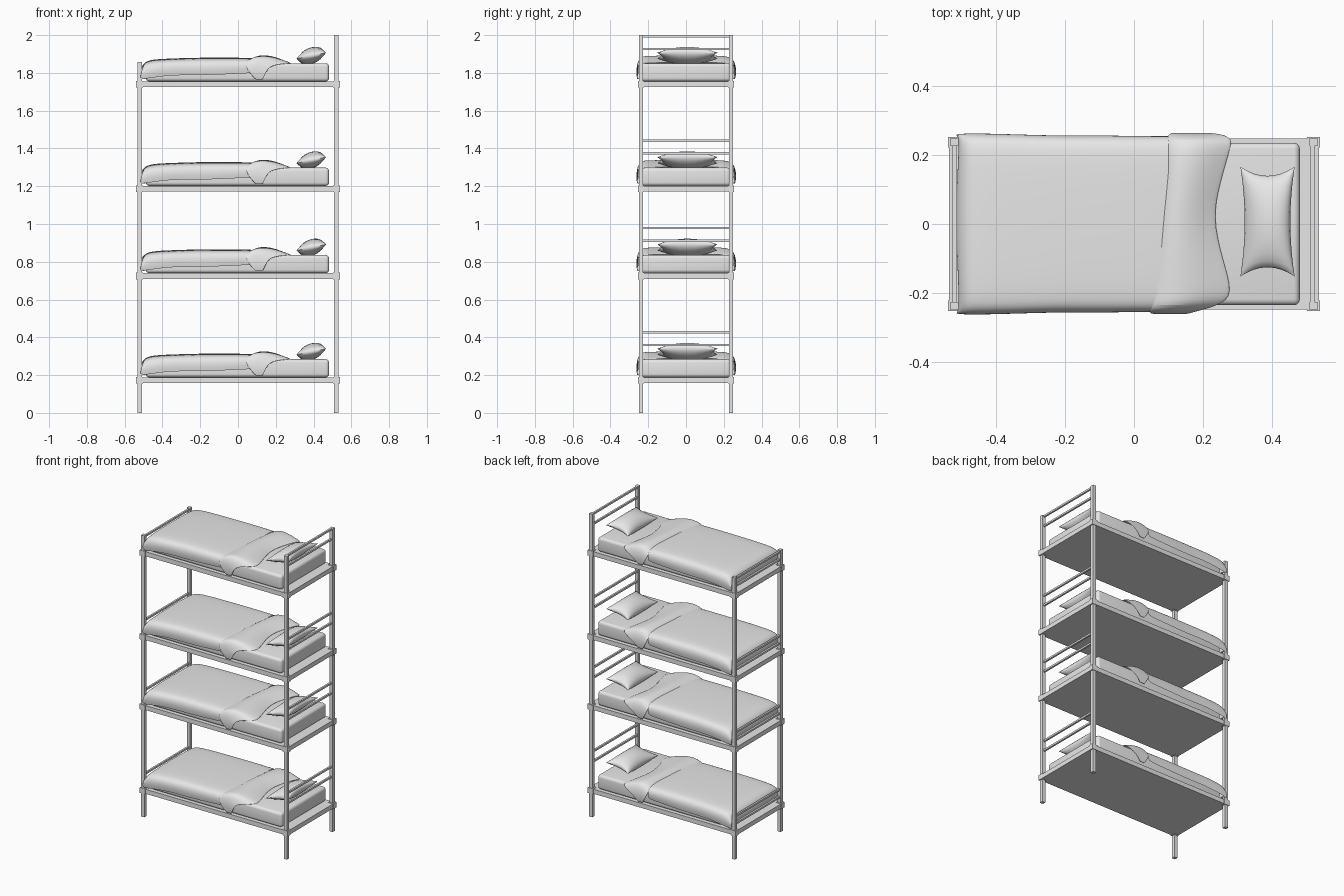
import bpy
import bmesh
from math import sin, pi, radians

if "Cube" in bpy.data.objects:
    bpy.data.objects.remove(bpy.data.objects["Cube"], do_unlink=True)

grey = bpy.data.materials.new("plain_grey")
grey.use_nodes = True
grey.diffuse_color = (0.8, 0.8, 0.8, 1)
grey.node_tree.nodes["Principled BSDF"].inputs["Base Color"].default_value = (0.8, 0.8, 0.8, 1)

LEVELS = (0.188, 0.740, 1.202, 1.755)   # top of each bunk platform
POST_X, POST_Y = 0.521, 0.238


def place(name, mesh, loc=(0, 0, 0)):
    obj = bpy.data.objects.new(name, mesh)
    obj.location = loc
    bpy.context.collection.objects.link(obj)
    return obj


def finish(bm, name, smooth=False):
    mesh = bpy.data.meshes.new(name)
    bm.to_mesh(mesh)
    bm.free()
    mesh.materials.append(grey)
    if smooth:
        for poly in mesh.polygons:
            poly.use_smooth = True
        mesh.set_sharp_from_angle(angle=radians(50))
    return mesh


def box(name, lo, hi, bevel=0):
    bm = bmesh.new()
    bmesh.ops.create_cube(bm, size=1)
    for v in bm.verts:
        for k in range(3):
            v.co[k] = lo[k] + (v.co[k] + 0.5) * (hi[k] - lo[k])
    if bevel:
        bmesh.ops.bevel(bm, geom=bm.edges[:], offset=bevel, segments=4,
                        profile=0.5, affect='EDGES')
    return finish(bm, name, bevel > 0)


def sheet(bm, rows, flip=False):
    """Skin a grid of points; rows run along x, columns along y."""
    grid = [[bm.verts.new(p) for p in row] for row in rows]
    for a, b in zip(grid, grid[1:]):
        for j in range(len(a) - 1):
            quad = [a[j], b[j], b[j + 1], a[j + 1]]
            bm.faces.new(quad[::-1] if flip else quad)


def soften(obj, thickness):
    if thickness:
        mod = obj.modifiers.new("thickness", 'SOLIDIFY')
        mod.thickness = thickness
        mod.offset = -1
    sub = obj.modifiers.new("soft", 'SUBSURF')
    sub.levels = sub.render_levels = 2


def duvet_mesh():
    # half cross-section: y, and height as a share of the crown
    half = [(0.259, 0), (0.264, 0.3), (0.262, 0.6), (0.248, 0.85),
            (0.215, 0.96), (0.12, 1)]
    section = [(-y, f) for y, f in half] + [(0, 1.01)] + [(y, f) for y, f in half[::-1]]
    # stations from foot to head: x, crown height, hem height, width scale
    stations = [(-0.492, 0.014, 0.012, 0.96), (-0.513, 0.035, 0.012, 0.98),
                (-0.514, 0.070, 0.012, 0.99), (-0.492, 0.106, 0.014, 1.0),
                (-0.44, 0.117, 0.022, 1.0), (-0.34, 0.121, 0.034, 0.99),
                (-0.22, 0.125, 0.032, 0.975), (-0.1, 0.125, 0.036, 0.98),
                (0.02, 0.125, 0.042, 0.97), (0.1, 0.122, 0.045, 0.97)]
    rows = []
    for i, (x, top, hem, w) in enumerate(stations):
        rows.append([(x + (0.004 * sin(5 * j) if i < 3 else 0), y * w,
                      hem + (top - hem) * f) for j, (y, f) in enumerate(section)])
    bm = bmesh.new()
    sheet(bm, rows)
    return finish(bm, "duvet", True)


def fold_mesh():
    # across the bed: y, height, trailing x, leading x
    ribs = [(-0.258, 0.008, 0.095, 0.130), (-0.264, 0.05, 0.055, 0.150),
            (-0.258, 0.088, 0.040, 0.17), (-0.238, 0.106, 0.043, 0.25),
            (-0.205, 0.108, 0.047, 0.292), (-0.1, 0.111, 0.060, 0.258),
            (0.02, 0.112, 0.074, 0.230), (0.12, 0.111, 0.084, 0.252),
            (0.21, 0.108, 0.090, 0.278), (0.25, 0.100, 0.095, 0.290),
            (0.264, 0.075, 0.10, 0.25), (0.266, 0.045, 0.115, 0.20),
            (0.260, 0.010, 0.135, 0.170)]
    rows = []
    steps = 8
    for i in range(steps + 1):
        u = i / steps
        row = []
        for y, z, x0, x1 in ribs:
            puff = max(0, min(1, (z - 0.07) / 0.035))
            lift = 0.031 * sin(pi * u ** 0.75) - 0.010 * u
            row.append((x0 + (x1 - x0) * u, y, z + puff * lift))
        rows.append(row)
    bm = bmesh.new()
    sheet(bm, rows)
    return finish(bm, "duvet_fold", True)


def pillow_mesh():
    bm = bmesh.new()
    n = 12
    for side in (1, -1):
        rows = []
        for i in range(n + 1):
            u = sin(pi * (i / n - 0.5))
            row = []
            for j in range(n + 1):
                v = sin(pi * (j / n - 0.5))
                puff = 0.044 * (max(0, (1 - u * u) * (1 - v * v))) ** 0.5
                row.append((0.388 + 0.079 * u * (1 - 0.16 * (1 - v * v)),
                            0.007 + 0.16 * v * (1 - 0.17 * (1 - u * u)),
                            0.136 + 0.016 * u + side * puff))
            rows.append(row)
        sheet(bm, rows, flip=side < 0)
    bmesh.ops.remove_doubles(bm, verts=bm.verts[:], dist=0.0005)
    return finish(bm, "pillow", True)


# Corner posts: short at the foot, tall at the head
for end, sx, top in (("foot", -1, 1.857), ("head", 1, 2.0)):
    for side, sy in (("right", -1), ("left", 1)):
        r = 0.0115
        place(f"{end}_post_{side}", box("post", (-r, -r, 0), (r, r, top)),
              (sx * POST_X, sy * POST_Y, 0))

# Meshes shared by every bunk
platform = box("platform", (-0.537, -0.249, -0.030), (0.537, 0.249, 0))
collar = box("collar", (-0.019, -0.015, -0.033), (0.019, 0.015, 0.003))
rail = box("rail", (-0.006, -POST_Y, -0.006), (0.006, POST_Y, 0.006))
mattress = box("mattress", (-0.488, -0.236, 0), (0.482, 0.236, 0.096), 0.018)
duvet, fold, pillow = duvet_mesh(), fold_mesh(), pillow_mesh()

for n, z in enumerate(LEVELS, 1):
    place(f"platform_{n}", platform, (0, 0, z))
    for sx in (-1, 1):
        for sy in (-1, 1):
            place(f"collar_{n}", collar, (sx * POST_X, sy * POST_Y, z))
    # End rails
    for h in (0.172, 0.239):
        place(f"head_rail_{n}", rail, (0.518, 0, z + h))
    for h in (0.040, 0.090):
        place(f"foot_rail_{n}", rail, (-0.521, 0, z + h))
    # Bedding
    place(f"mattress_{n}", mattress, (0, 0, z))
    soften(place(f"duvet_{n}", duvet, (0, 0, z)), 0)
    soften(place(f"duvet_fold_{n}", fold, (0, 0, z)), 0.004)
    place(f"pillow_{n}", pillow, (0, 0, z))
